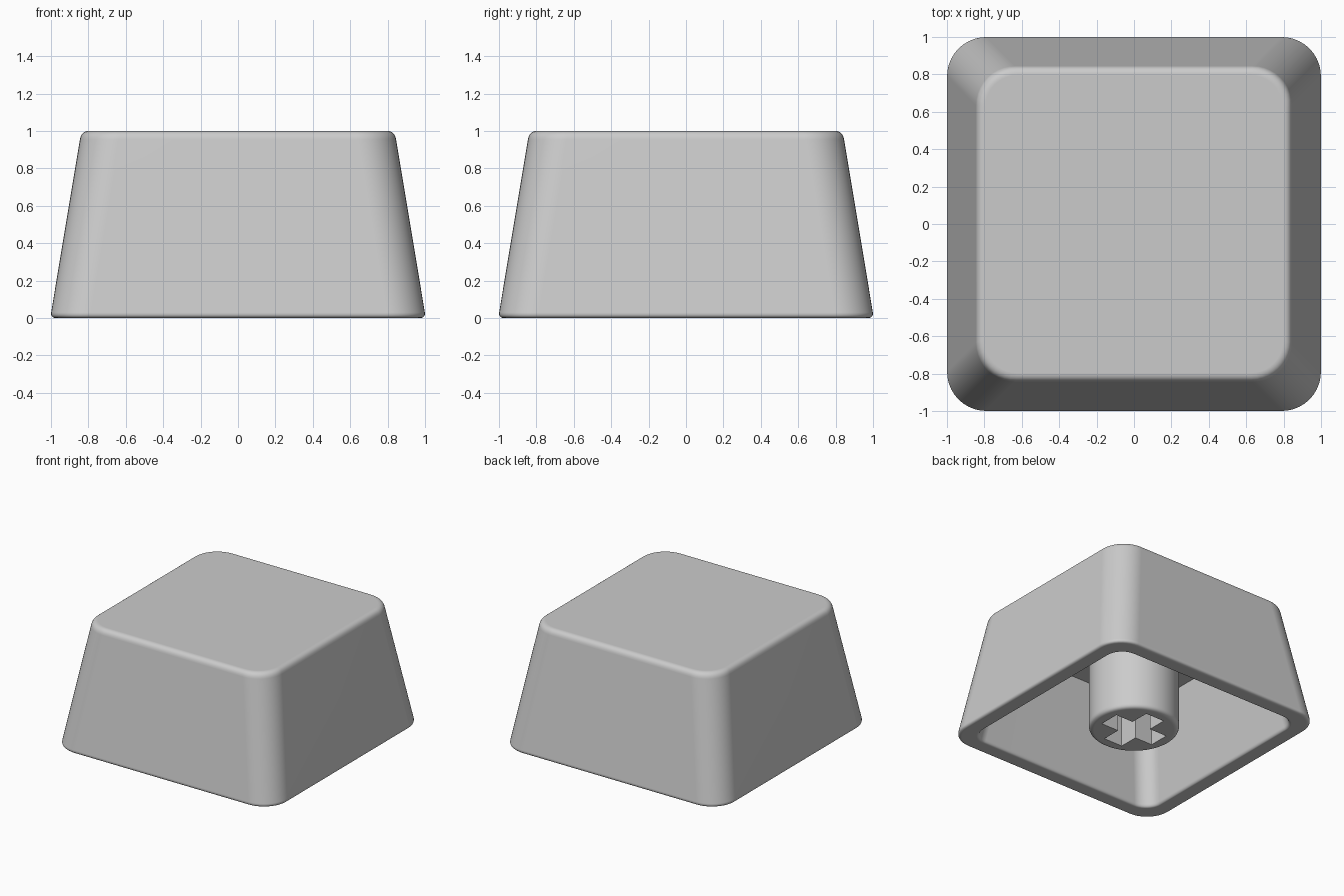
import bpy, bmesh, math
from mathutils import Vector

if "Cube" in bpy.data.objects:
    bpy.data.objects.remove(bpy.data.objects["Cube"])

grey = bpy.data.materials.new("light_grey")
grey.diffuse_color = (0.6, 0.6, 0.6, 1)
grey.use_nodes = True
grey.node_tree.nodes["Principled BSDF"].inputs["Base Color"].default_value = grey.diffuse_color


def finish(name, bm):
    bmesh.ops.recalc_face_normals(bm, faces=bm.faces)
    mesh = bpy.data.meshes.new(name)
    bm.to_mesh(mesh)
    bm.free()
    mesh.materials.append(grey)
    obj = bpy.data.objects.new(name, mesh)
    bpy.context.collection.objects.link(obj)
    return obj


def activate(obj):
    bpy.ops.object.select_all(action='DESELECT')
    obj.select_set(True)
    bpy.context.view_layer.objects.active = obj


def smooth(obj):
    activate(obj)
    bpy.ops.object.shade_smooth_by_angle(angle=math.radians(30))
    obj.modifiers.new("flat_faces", 'WEIGHTED_NORMAL').keep_sharp = True


def fillet(a, b, c, steps=6):
    """Rounded edge from a to c around the sharp point b."""
    a, b, c = Vector(a), Vector(b), Vector(c)
    return [a * (1 - t) ** 2 + b * 2 * t * (1 - t) + c * t * t
            for t in (i / steps for i in range(steps + 1))]


def rounded_square(half, radius, z, steps=10):
    points = []
    for corner in range(4):
        mid = math.radians(45 + 90 * corner)
        cx = math.copysign(half - radius, math.cos(mid))
        cy = math.copysign(half - radius, math.sin(mid))
        for i in range(steps + 1):
            a = math.radians(90 * (corner + i / steps))
            points.append((cx + radius * math.cos(a), cy + radius * math.sin(a), z))
    return points


# Hollow cap: rings of (half width, corner radius, height), outside then inside
rings = fillet((0.795, 0.17, 1), (0.838, 0.21, 1), (0.845, 0.21, 0.955))
rings += fillet((0.999, 0.21, 0.03), (1.003, 0.21, 0), (0.972, 0.18, 0))
rings += fillet((0.885, 0.15, 0), (0.866, 0.135, 0), (0.862, 0.135, 0.025))
rings.append(Vector((0.74, 0.135, 0.8)))
bm = bmesh.new()
loops = [[bm.verts.new(p) for p in rounded_square(*ring)] for ring in rings]
for lower, upper in zip(loops, loops[1:]):
    for i in range(len(lower)):
        j = (i + 1) % len(lower)
        bm.faces.new((lower[i], lower[j], upper[j], upper[i]))
bm.faces.new(loops[0])
bm.faces.new(loops[-1])
smooth(finish("cap_shell", bm))

# Round stem with a softened lower edge
bm = bmesh.new()
profile = fillet((0.30, 0, 0), (0.34, 0, 0), (0.34, 0, 0.04)) + [Vector((0.34, 0, 0.83))]
sides = 64
loops = [[bm.verts.new((p.x * math.cos(k * math.tau / sides),
                        p.x * math.sin(k * math.tau / sides), p.z))
          for k in range(sides)] for p in profile]
for lower, upper in zip(loops, loops[1:]):
    for i in range(sides):
        j = (i + 1) % sides
        bm.faces.new((lower[i], lower[j], upper[j], upper[i]))
bm.faces.new(loops[0])
bm.faces.new(loops[-1])
stem = finish("stem", bm)

# Cross-shaped socket cut into the stem
bm = bmesh.new()
w, l = 0.085, 0.245
outline = []
for k in range(4):
    c, s = round(math.cos(k * math.pi / 2)), round(math.sin(k * math.pi / 2))
    outline += [(x * c - y * s, x * s + y * c) for x, y in ((l, -w), (l, w), (w, w))]
base = bm.faces.new([bm.verts.new((x, y, -0.1)) for x, y in outline])
top = bmesh.ops.extrude_face_region(bm, geom=[base])
bmesh.ops.translate(bm, vec=(0, 0, 0.6),
                    verts=[v for v in top["geom"] if isinstance(v, bmesh.types.BMVert)])
cutter = finish("socket_cutter", bm)
cutter.hide_render = True
cut = stem.modifiers.new("socket", 'BOOLEAN')
cut.operation, cut.solver, cut.object = 'DIFFERENCE', 'EXACT', cutter
activate(stem)
bpy.ops.object.modifier_apply(modifier=cut.name)
bpy.data.objects.remove(cutter)
smooth(stem)
